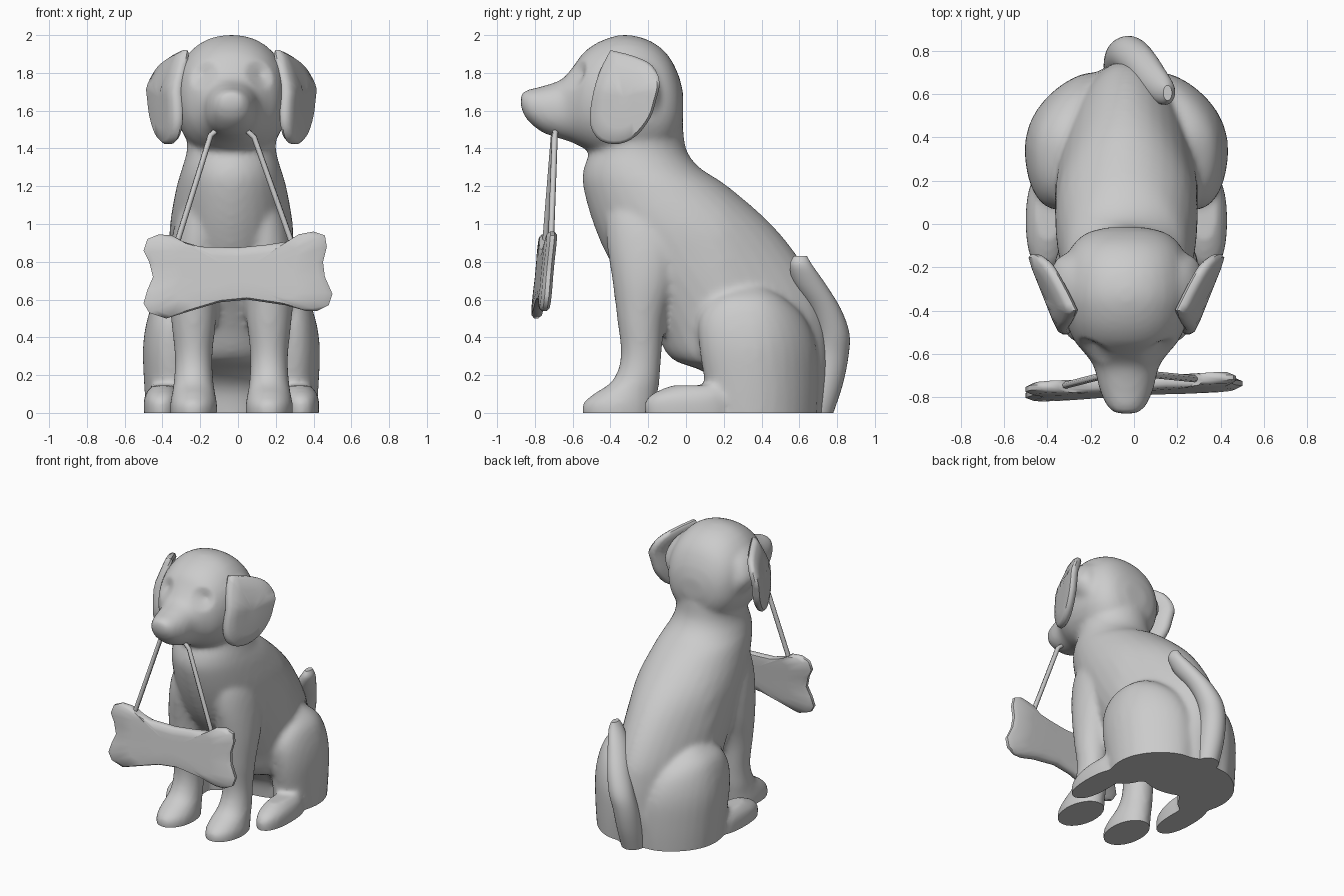
import bpy, bmesh, math
from mathutils import Vector

if "Cube" in bpy.data.objects:
    bpy.data.objects.remove(bpy.data.objects["Cube"])

CX = -0.035   # the animal sits slightly left of the origin


def smooth_rows(rows, steps=4):
    """Catmull-Rom interpolation of loft rows."""
    out = []
    for i in range(len(rows) - 1):
        a, b, c, d = (rows[max(i - 1, 0)], rows[i], rows[i + 1], rows[min(i + 2, len(rows) - 1)])
        for k in range(steps):
            t = k / steps
            out.append([0.5 * (2 * q + (r - p) * t + (2 * p - 5 * q + 4 * r - s) * t * t
                               + (3 * q - p - 3 * r + s) * t ** 3)
                        for p, q, r, s in zip(a, b, c, d)])
    return out + [list(rows[-1])]


def loft(bm, rows, axis='Z', side=1, power=2.0, seg=32, sweep=0.0, taper=0.0):
    """Rows are (position, x centre, low, high, half width) along Z or Y.
    sweep bends the rear inward, taper narrows it."""
    rings = []
    for pos, xc, lo, hi, hw in smooth_rows(rows):
        ring = []
        for k in range(seg):
            a = 2 * math.pi * k / seg
            c, s = math.cos(a), math.sin(a)
            u = math.copysign(abs(c) ** (2 / power), c)
            v = math.copysign(abs(s) ** (2 / power), s)
            w = (lo + hi) / 2 + v * (hi - lo) / 2
            x = xc + u * hw * (1 - taper * max(0, w - .2)) - sweep * max(0, w - .33) ** 2
            x = CX + side * x
            ring.append(bm.verts.new((x, w, pos) if axis == 'Z' else (x, pos, w)))
        rings.append(ring)
    faces = [bm.faces.new(rings[0]), bm.faces.new(rings[-1])]
    for r0, r1 in zip(rings, rings[1:]):
        for k in range(seg):
            j = (k + 1) % seg
            faces.append(bm.faces.new((r0[k], r0[j], r1[j], r1[k])))
    bmesh.ops.recalc_face_normals(bm, faces=faces)


def make_object(name, bm, angle=40):
    bmesh.ops.recalc_face_normals(bm, faces=bm.faces[:])
    me = bpy.data.meshes.new(name)
    bm.to_mesh(me)
    bm.free()
    ob = bpy.data.objects.new(name, me)
    bpy.context.collection.objects.link(ob)
    bpy.ops.object.select_all(action='DESELECT')
    ob.select_set(True)
    bpy.context.view_layer.objects.active = ob
    bpy.ops.object.shade_smooth_by_angle(angle=math.radians(angle))
    return ob


def slab(name, outline, centre, place, half):
    """Thin rounded plate: outline (a, b) scaled to rings, mapped by place(a, b, offset)."""
    bm = bmesh.new()
    n = len(outline)
    layers = [(0.3, half), (0.65, half), (0.93, half * 0.85), (1.0, half * 0.35),
              (1.0, -half * 0.35), (0.93, -half * 0.85), (0.65, -half), (0.3, -half)]
    rings = []
    for s, off in layers:
        rings.append([bm.verts.new(place(centre[0] + (a - centre[0]) * s,
                                         centre[1] + (b - centre[1]) * s, off)) for a, b in outline])
    for r0, r1 in zip(rings, rings[1:]):
        for k in range(n):
            j = (k + 1) % n
            bm.faces.new((r0[k], r0[j], r1[j], r1[k]))
    for ring, off in ((rings[0], half), (rings[-1], -half)):
        mid = bm.verts.new(place(*centre, off))
        for k in range(n):
            bm.faces.new((ring[k], ring[(k + 1) % n], mid))
    return make_object(name, bm, 50)


# Body: torso, head and legs fused into one skin
bm = bmesh.new()
torso = [(-.05, 0, .22, .72, .28), (.12, 0, .19, .74, .31), (.22, 0, .09, .75, .33),
         (.29, 0, -.08, .755, .33), (.45, 0, -.17, .75, .33), (.6, 0, -.26, .72, .33),
         (.8, 0, -.40, .61, .33), (1.0, 0, -.49, .45, .325), (1.2, 0, -.545, .22, .29),
         (1.3, 0, -.54, .07, .26), (1.4, 0, -.50, .0, .235), (1.55, 0, -.45, -.02, .24),
         (1.7, 0, -.4, -.06, .2)]
head = [(-.875, 0, 1.62, 1.69, .05), (-.84, 0, 1.55, 1.71, .09), (-.76, 0, 1.485, 1.73, .125),
        (-.66, 0, 1.45, 1.765, .15), (-.60, 0, 1.43, 1.83, .19), (-.54, 0, 1.40, 1.91, .24),
        (-.45, 0, 1.36, 1.97, .28), (-.33, 0, 1.34, 2.002, .30), (-.2, 0, 1.34, 1.975, .29),
        (-.1, 0, 1.38, 1.90, .25), (-.04, 0, 1.46, 1.79, .18), (-.015, 0, 1.55, 1.69, .08)]
foreleg = [(-.05, .2, -.54, -.17, .12), (.04, .2, -.55, -.16, .125), (.1, .2, -.49, -.15, .115),
           (.17, .2, -.39, -.14, .105), (.3, .2, -.345, -.13, .10), (.5, .2, -.365, -.11, .12),
           (.7, .2, -.39, -.05, .135), (.9, .18, -.42, 0, .14), (1.05, .16, -.42, -.05, .12),
           (1.15, .13, -.40, -.10, .08)]
haunch = [(-.05, .30, .12, .69, .15), (.15, .31, .10, .70, .155), (.35, .315, .07, .69, .155),
          (.5, .30, .07, .63, .145), (.6, .28, .13, .53, .12), (.665, .25, .24, .42, .06)]
hind_paw = [(-.05, .37, -.21, .25, .09), (.05, .37, -.22, .25, .095),
            (.1, .365, -.18, .25, .09), (.145, .36, -.08, .25, .06)]
ear_root = [(1.60, .26, -.30, -.15, .04), (1.70, .28, -.38, -.14, .075),
            (1.81, .25, -.43, -.17, .07), (1.88, .19, -.40, -.22, .06)]
loft(bm, torso, taper=.45)
loft(bm, head, 'Y', power=2.2)
for s in (1, -1):
    loft(bm, foreleg, side=s)
    loft(bm, haunch, side=s, power=2.3, sweep=1.2)
    loft(bm, hind_paw, side=s, power=2.3)
    loft(bm, ear_root, side=s)
raw = make_object("body_base", bm)
mod = raw.modifiers.new("fuse", 'REMESH')
mod.mode = 'VOXEL'
mod.voxel_size = 0.018
mod = raw.modifiers.new("soften", 'SMOOTH')
mod.factor = 0.5
mod.iterations = 8
mesh = bpy.data.meshes.new_from_object(raw.evaluated_get(bpy.context.evaluated_depsgraph_get()))
bpy.data.objects.remove(raw)

bm = bmesh.new()
bm.from_mesh(mesh)
# Eye sockets
for s in (1, -1):
    eye = Vector((CX + s * .15, -.58, 1.79))
    for v in bm.verts:
        d = (v.co - eye).length
        if d < .085:
            v.co.y += .04 * (1 - d / .085)
# Flat base
bmesh.ops.bisect_plane(bm, geom=bm.verts[:] + bm.edges[:] + bm.faces[:], plane_co=(0, 0, 0),
                       plane_no=(0, 0, 1), clear_inner=True)
bmesh.ops.holes_fill(bm, edges=[e for e in bm.edges if e.is_boundary], sides=0)
make_object("body", bm)

# Ears
ear = [(-.40, 1.92), (-.28, 1.89), (-.18, 1.84), (-.14, 1.75), (-.16, 1.65), (-.19, 1.56), (-.26, 1.47),
       (-.35, 1.425), (-.45, 1.44), (-.505, 1.52), (-.50, 1.65), (-.46, 1.80)]
ear = smooth_rows(ear + ear[:1], 3)[:-1]
for s, label in ((1, "right"), (-1, "left")):
    slab("ear_" + label, ear, (-.33, 1.67),
         lambda y, z, o: (CX + s * (.285 + .4 * (y + .5) - .4 * max(0, z - 1.72) + o), y, z), .034)

# Tail curling up against the back
bm = bmesh.new()
loft(bm, [(0, -.02, .60, .78, .08), (.15, -.02, .64, .83, .085), (.3, -.01, .68, .86, .085),
          (.42, .02, .69, .865, .085), (.55, .07, .65, .82, .075), (.68, .13, .57, .74, .065),
          (.78, .18, .55, .67, .045), (.83, .19, .57, .64, .02)])
make_object("tail", bm)

# Bone-shaped plate
bone = [(-.5, .86), (-.48, .92), (-.42, .945), (-.35, .94), (-.3, .91), (-.2, .88), (0, .875), (.15, .89),
        (.28, .91), (.32, .945), (.4, .96), (.46, .94), (.47, .88), (.45, .8), (.46, .72), (.5, .63),
        (.48, .57), (.42, .54), (.36, .54), (.25, .57), (.05, .6), (-.1, .585), (-.25, .54), (-.38, .5),
        (-.47, .53), (-.5, .58), (-.48, .65), (-.45, .72), (-.47, .8)]
slab("bone_plate", bone, (0, .74),
     lambda x, z, o: (x, -.75 + .05 * x + .1 * (z - .74) + o, z), .032)

# Strap held in the mouth
cu = bpy.data.curves.new("strap", 'CURVE')
cu.dimensions = '3D'
cu.bevel_depth = .016
cu.bevel_resolution = 1
cu.use_fill_caps = True
sp = cu.splines.new('POLY')
path = [(-.32, -.745, .91), (-.145, -.70, 1.47), (-.11, -.69, 1.5), (.04, -.69, 1.5),
        (.085, -.695, 1.46), (.285, -.715, .90)]
sp.points.add(len(path) - 1)
for p, co in zip(sp.points, path):
    p.co = (*co, 1)
bpy.context.collection.objects.link(bpy.data.objects.new("strap", cu))
